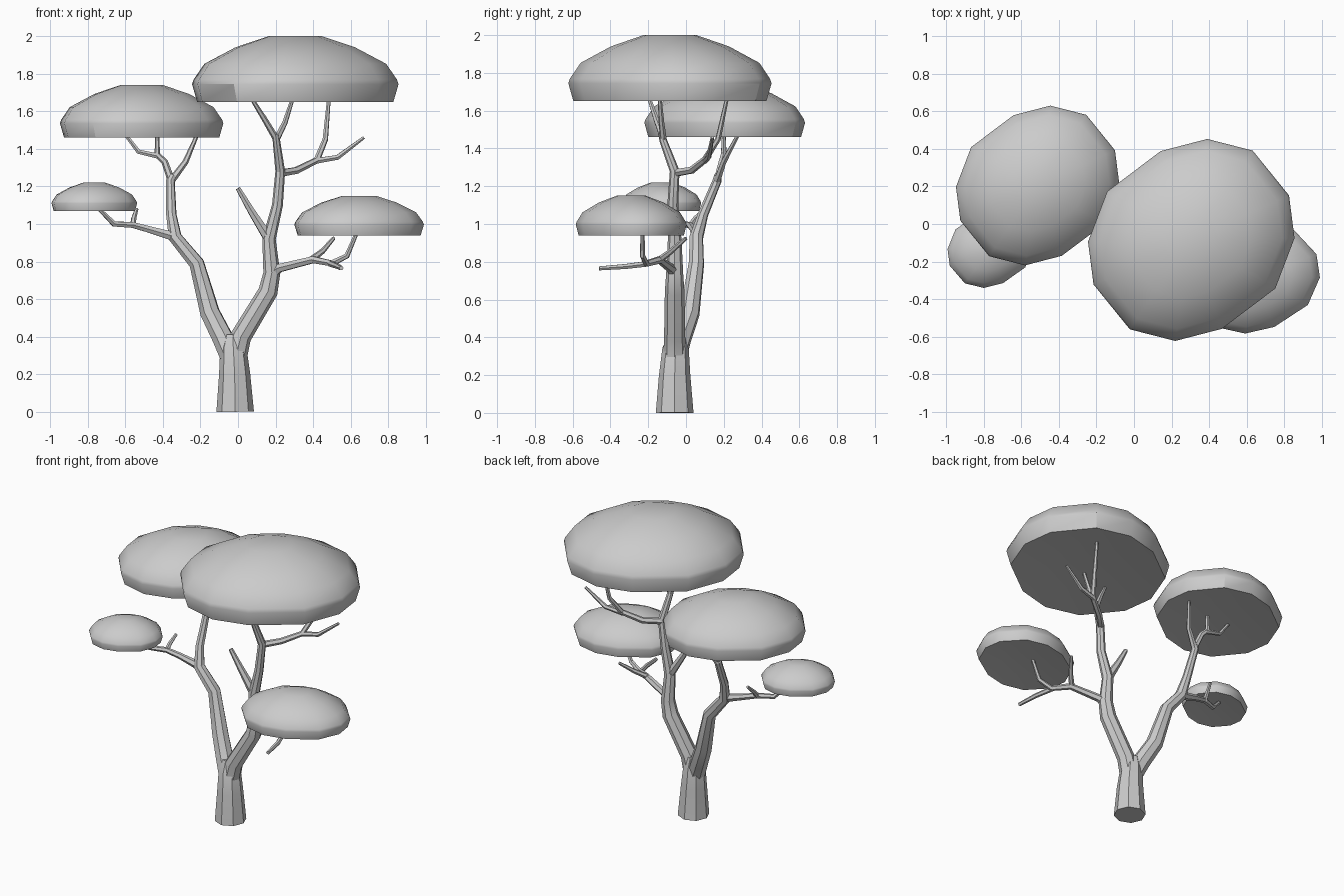
import bpy, bmesh
from math import cos, sin, radians

cube = bpy.data.objects.get("Cube")
if cube:
    bpy.data.objects.remove(cube)

grey = bpy.data.materials.new("plain_grey")
grey.use_nodes = True
colour = (0.6, 0.6, 0.6, 1)
grey.diffuse_color = colour
grey.node_tree.nodes["Principled BSDF"].inputs["Base Color"].default_value = colour


def select(obj):
    bpy.ops.object.select_all(action='DESELECT')
    obj.select_set(True)
    bpy.context.view_layer.objects.active = obj


def branch(name, points, sides=6):
    """Tapered faceted limb; each point is x, y, z, radius."""
    curve = bpy.data.curves.new(name, 'CURVE')
    curve.dimensions = '3D'
    curve.bevel_depth = 1
    curve.bevel_resolution = (sides - 4) // 2
    curve.use_fill_caps = True
    spline = curve.splines.new('POLY')
    spline.points.add(len(points) - 1)
    for p, (x, y, z, r) in zip(spline.points, points):
        p.co = (x, y, z, 1)
        p.radius = r
    obj = bpy.data.objects.new(name, curve)
    bpy.context.collection.objects.link(obj)
    select(obj)
    bpy.ops.object.convert(target='MESH')
    obj = bpy.context.object
    obj.data.materials.clear()
    obj.data.materials.append(grey)
    bpy.ops.object.shade_smooth_by_angle(angle=radians(25))


# Irregular outline shared by all canopies: angle and radius over half a turn
HALF = [(-99, 0.99), (-71, 0.91), (-30, 0.94), (1, 1.0), (24.5, 1.04), (55.5, 1.05)]
OUTLINE = [(radians(a + turn), r) for turn in (0, 180) for a, r in HALF]
# Canopy section from underside to crown: width and height fractions
SECTION = [(0.5, 0.05), (0.95, 0.0), (1.0, 0.27), (0.985, 0.34),
           (0.88, 0.58), (0.58, 0.83), (0.26, 1.0)]


def canopy(name, centre, size, bottom, top):
    bm = bmesh.new()
    rings = []
    for width, height in SECTION:
        rings.append([bm.verts.new((centre[0] + size[0] * width * r * cos(a),
                                    centre[1] + size[1] * width * r * sin(a),
                                    bottom + (top - bottom) * height))
                      for a, r in OUTLINE])
    n = len(OUTLINE)
    for low, high in zip(rings, rings[1:]):
        for i in range(n):
            j = (i + 1) % n
            bm.faces.new((low[i], low[j], high[j], high[i]))
    bm.faces.new(rings[0][::-1])
    bm.faces.new(rings[-1])
    mesh = bpy.data.meshes.new(name)
    bm.to_mesh(mesh)
    bm.free()
    mesh.materials.append(grey)
    obj = bpy.data.objects.new(name, mesh)
    bpy.context.collection.objects.link(obj)
    select(obj)
    bpy.ops.object.shade_smooth_by_angle(angle=radians(35))


# Foliage pads
canopy("large_right_canopy", (0.305, -0.085), (0.55, 0.55), 1.65, 2.0)
canopy("large_left_canopy", (-0.513, 0.205), (0.435, 0.435), 1.46, 1.74)
canopy("small_right_canopy", (0.645, -0.29), (0.345, 0.30), 0.94, 1.15)
canopy("small_left_canopy", (-0.765, -0.13), (0.228, 0.215), 1.07, 1.22)

# Trunk and the two main limbs
branch("trunk", [(-.015, -.06, 0, .10), (-.018, -.06, .2, .083),
                 (-.025, -.055, .34, .07), (-.028, -.05, .41, .045)], 8)
branch("left_limb", [(-.04, -.055, .3, .06), (-.08, -.03, .39, .058), (-.15, .02, .53, .054),
                     (-.22, .055, .79, .042), (-.335, .055, .93, .037), (-.355, .09, 1.05, .028),
                     (-.36, .165, 1.23, .024), (-.345, .17, 1.26, .02)], 8)
branch("right_limb", [(-.01, -.06, .3, .06), (.015, -.06, .4, .056), (.16, -.06, .64, .052),
                      (.18, -.06, .74, .045), (.165, -.06, .92, .036), (.21, -.07, 1.1, .029),
                      (.225, -.06, 1.28, .026), (.205, -.12, 1.44, .02), (.2, -.13, 1.48, .018)], 8)

# Twigs under the large left canopy
branch("left_inner_twig", [(-.355, .165, 1.23, .02), (-.28, .2, 1.33, .016), (-.215, .28, 1.48, .01)])
branch("left_outer_twig", [(-.355, .165, 1.23, .02), (-.39, .19, 1.33, .018),
                           (-.43, .2, 1.37, .016), (-.43, .2, 1.49, .01)])
branch("left_outer_fork", [(-.42, .2, 1.36, .016), (-.53, .2, 1.385, .014), (-.61, .2, 1.49, .01)])

# Branch carrying the small left canopy
branch("small_left_branch", [(-.33, .055, .93, .028), (-.47, .04, .97, .02), (-.56, .02, .995, .018),
                             (-.66, -.02, 1.0, .016), (-.76, -.06, 1.1, .009)])
branch("small_left_stub", [(-.56, .02, .99, .016), (-.555, .05, 1.03, .014), (-.54, .1, 1.08, .01)])

# Twigs under the large right canopy
branch("right_front_twig", [(.205, -.12, 1.45, .018), (.14, -.16, 1.56, .015), (.065, -.2, 1.68, .01)])
branch("right_middle_twig", [(.205, -.12, 1.45, .018), (.25, -.13, 1.54, .015), (.295, -.14, 1.68, .01)])
branch("right_rear_branch", [(.22, -.06, 1.27, .022), (.31, .03, 1.285, .02), (.42, .1, 1.34, .018),
                             (.465, .17, 1.45, .015), (.485, .22, 1.68, .01)])
branch("right_rear_fork", [(.41, .1, 1.335, .017), (.53, .12, 1.355, .015), (.67, .14, 1.46, .009)])
branch("inner_stub", [(.165, -.06, .92, .03), (.07, -.07, 1.07, .021), (0, -.08, 1.19, .014)])

# Branch carrying the small right canopy
branch("small_right_branch", [(.17, -.06, .73, .035), (.22, -.08, .765, .025), (.4, -.14, .81, .021),
                              (.5, -.21, .79, .018), (.58, -.23, .83, .015), (.64, -.23, .97, .01)])
branch("small_right_rear_fork", [(.39, -.14, .81, .018), (.45, -.08, .855, .015), (.51, 0, .925, .01)])
branch("small_right_front_fork", [(.49, -.2, .79, .017), (.53, -.32, .775, .015), (.55, -.46, .765, .012)])
